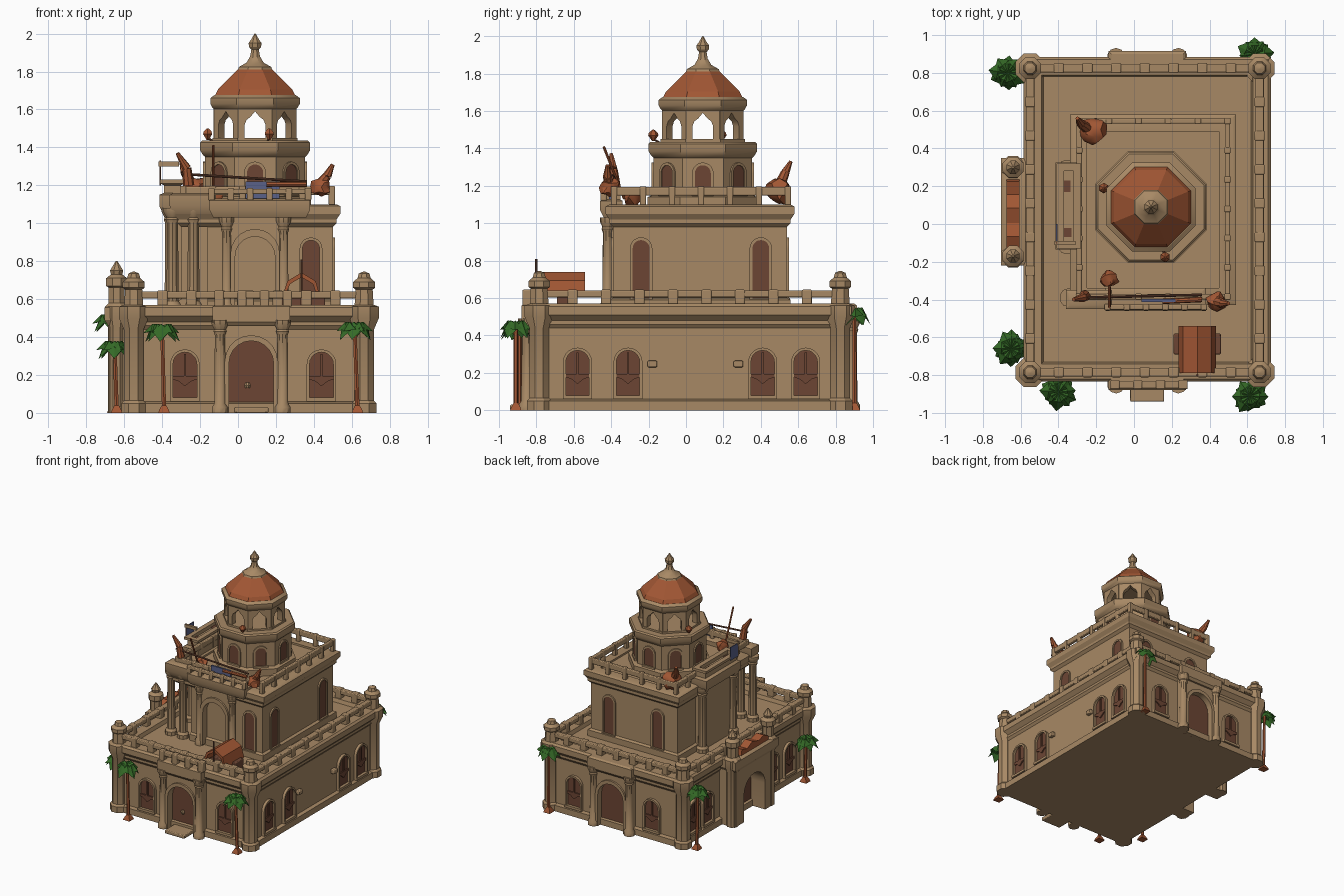
import bpy, bmesh, math, random
from mathutils import Vector

if "Cube" in bpy.data.objects:
    bpy.data.objects.remove(bpy.data.objects["Cube"])

random.seed(4)
PI = math.pi


def material(name, c):
    m = bpy.data.materials.new(name)
    m.diffuse_color = (*c, 1)
    m.use_nodes = True
    m.node_tree.nodes["Principled BSDF"].inputs["Base Color"].default_value = m.diffuse_color
    return m


STONE = material("sandstone", (0.39, 0.25, 0.13))
WOOD = material("dark_wood", (0.15, 0.06, 0.034))
TILE = material("terracotta", (0.36, 0.095, 0.034))
LEAF = material("palm_green", (0.035, 0.145, 0.02))
BLUE = material("faded_blue", (0.1, 0.12, 0.25))


def make(name, verts, faces, mat, bevel=0):
    me = bpy.data.meshes.new(name)
    me.from_pydata([tuple(v) for v in verts], [], faces)
    bm = bmesh.new()
    bm.from_mesh(me)
    bmesh.ops.recalc_face_normals(bm, faces=bm.faces)
    bm.to_mesh(me)
    bm.free()
    me.materials.append(mat)
    ob = bpy.data.objects.new(name, me)
    bpy.context.collection.objects.link(ob)
    if bevel:
        b = ob.modifiers.new("soft_edges", 'BEVEL')
        b.width, b.segments = bevel, 2
    return ob


def rings(name, loops, mat):
    """Skin equal closed loops and cap both ends."""
    n, m = len(loops[0]), len(loops)
    faces = [(i * n + j, i * n + (j + 1) % n, (i + 1) * n + (j + 1) % n, (i + 1) * n + j)
             for i in range(m - 1) for j in range(n)]
    faces += [tuple(range(n)), tuple(range((m - 1) * n, m * n))]
    return make(name, [v for l in loops for v in l], faces, mat)


def storey(name, x0, x1, y0, y1, prof, mat=STONE):
    return rings(name, [[(x0 - o, y0 - o, z), (x1 + o, y0 - o, z), (x1 + o, y1 + o, z), (x0 - o, y1 + o, z)]
                        for o, z in prof], mat)


def lathe(name, x, y, prof, n=8, mat=STONE):
    k = 1 / math.cos(PI / n)
    return rings(name, [[(x + r * k * math.cos((j + .5) * 2 * PI / n), y + r * k * math.sin((j + .5) * 2 * PI / n), z)
                         for j in range(n)] for r, z in prof], mat)


def slab(name, pts, o, a, d0, d1, mat=STONE):
    """Extrude an upright outline along the direction it faces."""
    n = len(pts)
    c, s = math.cos(a), math.sin(a)
    v = [(o[0] - s * u + c * d, o[1] + c * u + s * d, o[2] + z) for d in (d0, d1) for u, z in pts]
    f = [tuple(range(n)), tuple(range(n, 2 * n))] + [(i, (i + 1) % n, n + (i + 1) % n, n + i) for i in range(n)]
    return make(name, v, f, mat)


def boxes(name, items, mat=STONE, bevel=0.006):
    v, f = [], []
    for x0, x1, y0, y1, z0, z1 in items:
        b = len(v)
        v += [(x, y, z) for z in (z0, z1) for x, y in ((x0, y0), (x1, y0), (x1, y1), (x0, y1))]
        f += [tuple(b + i for i in q) for q in
              ((0, 1, 2, 3), (4, 5, 6, 7), (0, 1, 5, 4), (1, 2, 6, 5), (2, 3, 7, 6), (3, 0, 4, 7))]
    return make(name, v, f, mat, bevel)


def rod(name, p, q, r0, r1, mat, n=8):
    p, q = Vector(p), Vector(q)
    rot = (q - p).to_track_quat('Z', 'Y')
    return rings(name, [[c + rot @ Vector((r * math.cos(j * 2 * PI / n), r * math.sin(j * 2 * PI / n), 0))
                         for j in range(n)] for c, r in ((p, r0), (q, r1))], mat)


def arch(w, h, n=10):
    r = w / 2
    return [(-r, 0)] + [(-r * math.cos(PI * i / n), h - r + r * math.sin(PI * i / n)) for i in range(n + 1)] + [(r, 0)]


def frame(name, outer, inner, o, a, d0, d1):
    return slab(name, outer + inner[::-1], o, a, d0, d1)


def gate(w, h):
    return [(-w, 0), (-w, h), (w, h), (w, 0)]


def window(name, x, y, z, a, w, h, bars=True, d=.022):
    o = (x, y, z)
    slab(name + "_panel", arch(w + .01, h), o, a, -.01, .004, WOOD)
    frame(name + "_frame", arch(w + .03, h + .015), arch(w, h), o, a, -.01, d)
    slab(name + "_sill", [(-w / 2 - .015, -.02), (-w / 2 - .015, 0), (w / 2 + .015, 0), (w / 2 + .015, -.02)],
         o, a, -.01, d + .005)
    if bars:
        t = h * .48
        slab(name + "_bars", [(-w / 2, t), (-.006, t), (-.006, h - .01), (.006, h - .01), (.006, t), (w / 2, t),
                              (w / 2, t - .018), (.03, t - .03), (0, t - .055), (-.03, t - .03), (-w / 2, t - .018)],
             o, a, 0, .014, WOOD)


def railing(name, p, q, z0, z1, n, w):
    """Top rail on evenly spaced square blocks."""
    x0, x1, y0, y1 = min(p[0], q[0]), max(p[0], q[0]), min(p[1], q[1]), max(p[1], q[1])
    top = z0 + (z1 - z0) * .52
    items = [(x0 - w, x1 + w, y0 - w, y1 + w, top, z1 - .004)]
    for i in range(n + 1):
        x, y, k = x0 + (x1 - x0) * i / n, y0 + (y1 - y0) * i / n, w * 1.2
        items.append((x - k, x + k, y - k, y + k, z0, z1))
    boxes(name, items)


def rail_loop(name, x0, x1, y0, y1, z0, z1, nx, ny, w):
    for tag, p, q, n in (("front", (x0, y0), (x1, y0), nx), ("back", (x0, y1), (x1, y1), nx),
                         ("left", (x0, y0), (x0, y1), ny), ("right", (x1, y0), (x1, y1), ny)):
        railing(name + "_" + tag, p, q, z0, z1, n, w)


def column(name, x, y, z0, z1, r):
    lathe(name, x, y, [(r * 1.4, z0), (r * 1.4, z0 + .03), (r, z0 + .05), (r * .9, z1 - .08),
                       (r * 1.15, z1 - .06), (r, z1 - .05), (r * 1.5, z1 - .02), (r * 1.5, z1)], 10)


FRONT, RIGHT, BACK, LEFT = -PI / 2, 0, PI / 2, PI

# Ground storey with cornice, sunken terrace, corner piers and parapet
storey("ground_storey", -.54, .68, -.79, .84, [(.025, 0), (.025, .05), (0, .06), (0, .44), (.015, .46), (.015, .48),
                                              (.045, .51), (.045, .555), (.03, .57), (-.05, .57), (-.06, .54)])
for x in (-.55, .665):
    for y in (-.785, .825):
        lathe("corner_pier", x, y, [(.065, 0), (.065, .05), (.052, .065), (.052, .44), (.078, .5), (.078, .56), (.05, .57),
                                    (.045, .65), (.058, .66), (.058, .69), (.035, .71), (.028, .735), (.005, .745)])
rail_loop("terrace_rail", -.55, .665, -.785, .825, .56, .645, 8, 9, .022)
railing("portal_rail", (-.1, -.85), (.26, -.85), .56, .645, 3, .02)

# Ground windows and wall brackets
for y in (-.58, -.31, .41, .64):
    window("right_window", .68, y, .08, RIGHT, .125, .24)
for y in (-.58, -.36, .5, .68):
    window("left_window", -.54, y, .08, LEFT, .12, .24)
for y0, a in ((-.79, FRONT), (.84, BACK)):
    for x in (-.28, .44):
        window("end_window", x, y0, .08, a, .125, .24)
boxes("wall_bracket", [(.67, .71, y - .025, y + .025, .23, .265) for y in (-.18, .28)])

# Front and back portals: arched block, door, columns, cornice
for s, y0, a, d in ((-1, -.79, FRONT, .06), (1, .84, BACK, .045)):
    frame("portal_block", gate(.19, .5), arch(.24, .385), (.07, y0, 0), a, -.01, d)
    frame("portal_arch", arch(.28, .41), arch(.235, .38), (.07, y0, 0), a, 0, d + .015)
    slab("portal_door", arch(.25, .385), (.07, y0, 0), a, -.01, .008, WOOD)
    for x in (-.095, .235):
        column("portal_column", x, y0 + s * d, 0, .49, .03)
    ys = sorted((y0, y0 + s * (d + .015)))
    storey("portal_cornice", -.12, .26, ys[0], ys[1], [(0, .46), (.015, .48), (.015, .56), (0, .57)])
lathe("door_knob", .05, -.8, [(.012, .13), (.016, .145), (.01, .16)])
boxes("door_step", [(-.02, .16, -.94, -.8, 0, .03)])

# Side gate on the left with finial posts and a cloth on top
frame("side_gate", gate(.265, .5), arch(.28, .36), (-.53, .065, 0), LEFT, 0, .15)
slab("side_gate_door", arch(.29, .365), (-.54, .065, 0), LEFT, 0, .008, WOOD)
storey("side_gate_cornice", -.685, -.56, -.2, .33, [(0, .46), (.02, .49), (.02, .555), (0, .565)])
for y in (-.17, .3):
    lathe("side_gate_post", -.64, y, [(.045, 0), (.045, .45), (.06, .5), (.06, .56), (.042, .58), (.042, .66), (.055, .67),
                                      (.055, .71), (.03, .73), (.035, .75), (.005, .8)])
slab("gate_cloth", [(-.18, 0), (-.17, .05), (-.1, .03), (-.03, .065), (.05, .04), (.12, .06), (.18, .03), (.18, 0)],
     (-.64, .055, .565), LEFT, -.035, .035, TILE)

# Upper storey: walls with a notched porch corner, cornice slab, roof rail
rings("upper_walls", [[(-.16, -.39 - o, z), (.5 + o, -.39 - o, z), (.5 + o, .54 + o, z), (-.3 - o, .54 + o, z),
                       (-.3 - o, -.13, z), (-.16, -.13, z)]
                      for o, z in ((.02, .53), (.02, .59), (0, .6), (0, 1.0))], STONE)
storey("upper_cornice", -.3, .5, -.39, .54, [(0, .98), (.02, 1.0), (.02, 1.02), (.04, 1.05), (.04, 1.09), (.02, 1.1),
                                             (-.05, 1.1), (-.05, 1.085)])
rail_loop("roof_rail", -.29, .495, -.385, .545, 1.095, 1.197, 5, 6, .014)
for y in (-.24, .4):
    window("tall_side_window", .5, y, .6, RIGHT, .09, .31, False, .012)
for x in (-.12, .33):
    window("tall_back_window", x, .54, .6, BACK, .09, .31, False, .012)
window("tall_front_window", .385, -.39, .6, FRONT, .09, .31, False, .012)

# Upper niche porch and its balcony
frame("niche_block", gate(.16, .54), arch(.21, .38), (.09, -.39, .55), FRONT, 0, .04)
frame("niche_arch", arch(.26, .42), arch(.21, .38), (.09, -.39, .55), FRONT, .02, .055)
for x in (-.06, .24):
    column("niche_column", x, -.42, .54, 1.03, .026)
storey("balcony_floor", -.13, .36, -.44, -.36, [(0, 1.03), (.02, 1.07), (.02, 1.12), (0, 1.13)])
railing("balcony_rail", (-.14, -.44), (.37, -.44), 1.12, 1.185, 5, .014)

# Left loggia: wall, columns, lintel, roof block with worn boards
storey("loggia_wall", -.35, -.29, -.1, .3, [(0, .54), (0, 1.08)])
for x, y in ((-.355, -.11), (-.355, .29), (-.235, -.39), (-.345, -.39)):
    column("loggia_column", x, y, .54, 1.08, .032)
storey("loggia_roof", -.4, -.29, -.12, .31, [(0, 1.06), (.015, 1.09), (.015, 1.15), (-.01, 1.16), (-.01, 1.2),
                                             (.01, 1.21), (.01, 1.23), (-.03, 1.23), (-.03, 1.2)])
storey("loggia_lintel", -.34, -.14, -.43, -.37, [(0, 1.05), (.02, 1.09), (.02, 1.15), (0, 1.16)])
boxes("loggia_board", [(-.37, -.335, .17, .23, 1.195, 1.205), (-.37, -.33, -.07, -.02, 1.195, 1.205)], WOOD, 0)

# Octagonal drum, open lantern with pointed arches, tiled dome, finial
CX, CY = .09, .09
POINTED = [(-.055, 0), (-.055, .08), (-.045, .105), (-.025, .12), (0, .15), (.025, .12), (.045, .105), (.055, .08), (.055, 0)]
lathe("drum", CX, CY, [(.295, 1.08), (.295, 1.14), (.264, 1.15), (.264, 1.35), (.275, 1.36), (.29, 1.385), (.29, 1.425),
                       (.28, 1.435), (.225, 1.435), (.225, 1.45)])
for k in range(8):
    a = k * PI / 4
    c, s = math.cos(a), math.sin(a)
    window("drum_window", CX + .264 * c, CY + .264 * s, 1.16, a, .085, .15, False, .01)
    frame("lantern_arch", gate(.09, .18), POINTED, (CX + .218 * c, CY + .218 * s, 1.44), a, -.045, 0)
lathe("lantern_cornice", CX, CY, [(.21, 1.595), (.225, 1.61), (.236, 1.63), (.236, 1.66), (.215, 1.675)])
dome = lathe("dome", CX, CY, [(.216, 1.665), (.196, 1.705), (.083, 1.818)], 8, TILE)
lathe("finial", CX, CY, [(.092, 1.806), (.085, 1.824), (.045, 1.847), (.026, 1.88), (.02, 1.915), (.032, 1.93), (.034, 1.95),
                         (.02, 1.97), (.003, 2.0)], 8)

# Hanging lanterns on the drum
for x, y in ((-.16, .19), (.165, -.175)):
    lathe("hanging_lantern", x, y, [(.006, 1.44), (.024, 1.47), (.02, 1.485), (.004, 1.5)], 6, TILE)
    rod("lantern_hook", (x, y, 1.45), (x + (CX - x) * .2, y + (CY - y) * .2, 1.42), .006, .006, WOOD, 6)

# Terrace tent with crate and pole
slab("tent_roof", [(-.1, .045), (-.075, .12), (0, .165), (.075, .12), (.1, .03), (.085, .03), (.06, .105), (0, .14),
                   (-.06, .105), (-.085, .045)], (.335, -.54, .575), FRONT, 0, .25, TILE)
boxes("tent_crate", [(.21, .46, -.69, -.58, .54, .62)], WOOD)
rod("tent_pole", (.335, -.8, .55), (.335, -.8, .81), .006, .006, WOOD)

# Roof clutter: cloth heaps, horns, poles, blue mat
for x, y, z, r in ((-.22, .5, 1.17, .075), (-.13, -.29, 1.14, .05), (.44, -.41, 1.19, .055)):
    bm = bmesh.new()
    bmesh.ops.create_icosphere(bm, subdivisions=2, radius=r)
    for v in bm.verts:
        v.co = v.co * random.uniform(.75, 1.15) + Vector((x, y, z))
    pts, fs = [v.co.copy() for v in bm.verts], [[v.index for v in f.verts] for f in bm.faces]
    bm.free()
    make("cloth_heap", pts, fs, TILE)
for p, q, t in (((.43, -.41, 1.2), (.47, -.42, 1.25), (.5, -.42, 1.31)),
                ((-.24, .5, 1.2), (-.28, .53, 1.27), (-.3, .56, 1.33)),
                ((-.26, -.38, 1.2), (-.27, -.39, 1.29), (-.32, -.4, 1.37))):
    rod("horn_base", p, q, .03, .024, TILE)
    rod("horn_tip", q, t, .024, .01, TILE)
rod("leaning_pole", (-.13, -.33, 1.13), (-.13, -.44, 1.41), .007, .007, TILE)
rod("balcony_pole", (-.3, -.39, 1.26), (.36, -.375, 1.22), .007, .007, WOOD)
rod("rolled_cloth", (.15, -.41, 1.205), (.36, -.4, 1.205), .014, .014, TILE)
boxes("blue_cloth", [(.04, .22, -.412, -.398, 1.13, 1.22)], BLUE, 0)
rod("flag_pole", (-.41, -.1, 1.2), (-.41, -.1, 1.33), .005, .005, WOOD)
boxes("flag_arm", [(-.42, -.31, -.11, -.09, 1.3, 1.325)], STONE, 0)
boxes("flag", [(-.412, -.406, -.1, 0, 1.2, 1.31)], BLUE, 0)

# Palms: foot, thin trunk, two layers of broad drooping fronds
for x, y, z, lean in ((-.4, -.89, .44, .01), (.615, -.91, .45, .015), (.64, .9, .52, 0),
                      (-.67, .8, .49, .01), (-.65, -.66, .35, .01)):
    lathe("palm_foot", x + lean, y, [(.03, 0), (.025, .015), (.012, .04)], 4, TILE)
    rod("palm_trunk", (x + lean, y, .02), (x, y, z), .013, .011, TILE, 6)
    v, f = [], []
    for k in range(12):
        a, L = k * 2 * PI / 6 + k // 6 * .5 + random.uniform(-.15, .15), random.uniform(.08, .105)
        drop = .02 + .045 * (k // 6)
        ca, sa, b = math.cos(a), math.sin(a), len(v)
        for u, w, h in ((0, 0, .02), (.55, .046, -.01), (.5, 0, .03), (.55, -.046, -.01), (1, 0, -drop)):
            v.append((x + ca * u * L - sa * w, y + sa * u * L + ca * w, z + h))
        f += [(b, b + 1, b + 2), (b, b + 2, b + 3), (b + 1, b + 4, b + 2), (b + 2, b + 4, b + 3)]
    make("palm_fronds", v, f, LEAF)

# Smooth round forms, keep hard edges and the faceted dome
bpy.ops.object.select_all(action='SELECT')
dome.select_set(False)
bpy.context.view_layer.objects.active = bpy.context.selected_objects[0]
bpy.ops.object.shade_smooth_by_angle(angle=math.radians(32))
